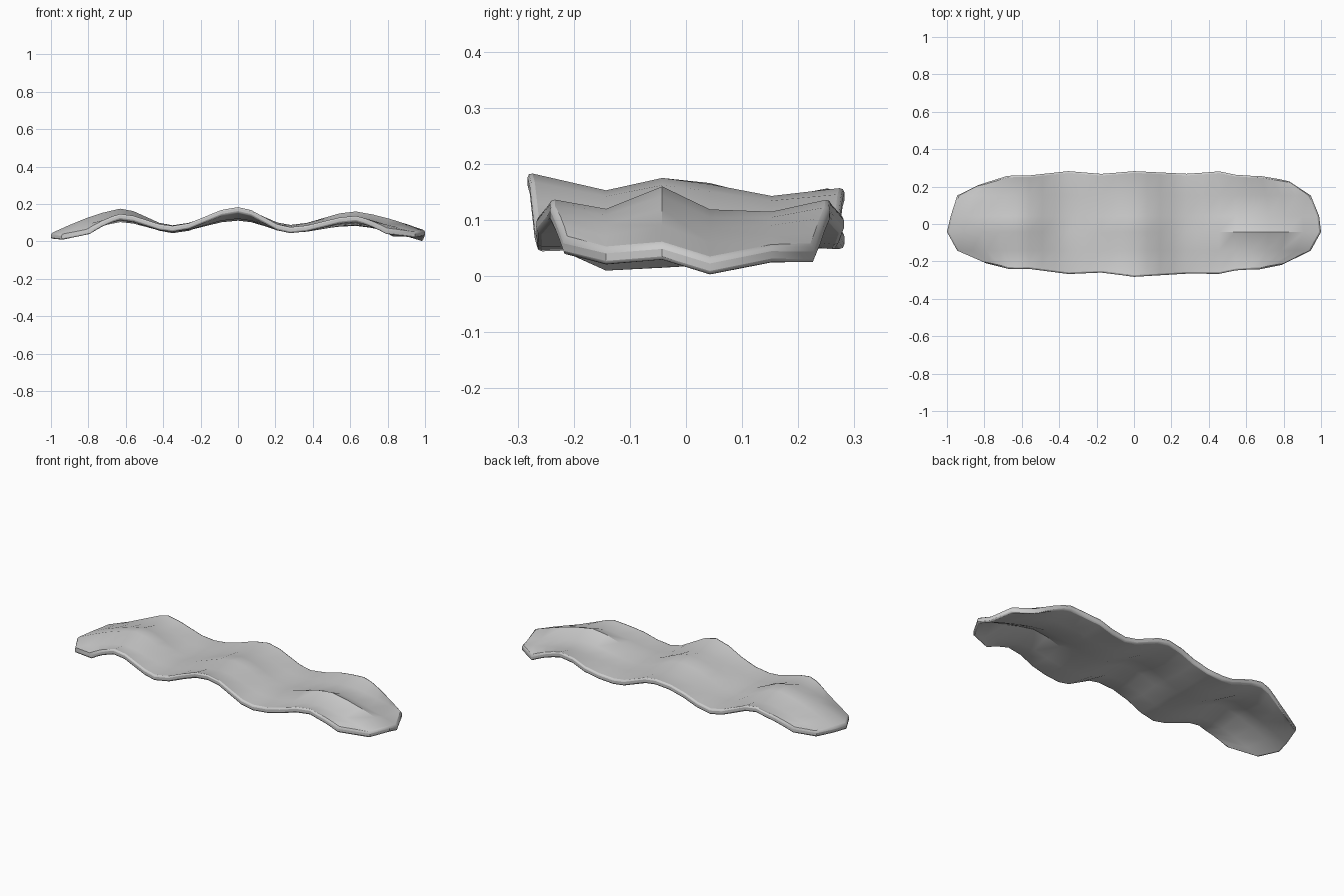
import bpy, math

if "Cube" in bpy.data.objects:
    bpy.data.objects.remove(bpy.data.objects["Cube"])

# Lengthwise stations (crests and troughs of the wave)
XS = [-1, -0.63, -0.35, 0, 0.28, 0.63, 1]
# Lengthwise rows: y position, left end, right end, top heights at the stations
ROWS = [
    (-0.26, -0.79, 0.79, [0.070, 0.150, 0.085, 0.187, 0.078, 0.140, 0.070]),
    (-0.14, -0.945, 0.945, [0.040, 0.137, 0.085, 0.155, 0.082, 0.122, 0.052]),
    (-0.04, -1.0, 1.0, [0.045, 0.177, 0.088, 0.177, 0.090, 0.162, 0.060]),
    (0.045, -0.98, 0.99, [0.050, 0.168, 0.078, 0.166, 0.080, 0.121, 0.034]),
    (0.155, -0.945, 0.945, [0.060, 0.140, 0.086, 0.145, 0.088, 0.117, 0.056]),
    (0.27, -0.83, 0.83, [0.075, 0.160, 0.082, 0.160, 0.082, 0.140, 0.055]),
]
# Slight in-and-out of the long edges
EDGE_X = [-1, -0.82, -0.66, -0.58, -0.35, -0.17, 0, 0.3, 0.45, 0.57, 0.67, 0.82, 1]
FRONT_Y = [-0.13, -0.20, -0.24, -0.235, -0.265, -0.257, -0.28, -0.262, -0.265, -0.24, -0.24, -0.21, -0.13]
BACK_Y = [0.15, 0.215, 0.265, 0.26, 0.285, 0.27, 0.285, 0.27, 0.285, 0.26, 0.26, 0.235, 0.15]
THICK = 0.032
STEPS = 4


def lerp_table(xs, ys, x):
    for a, b, p, q in zip(xs, xs[1:], ys, ys[1:]):
        if x <= b:
            return p + (q - p) * (x - a) / (b - a)
    return ys[-1]


def row_points(i):
    y, left, right, hs = ROWS[i]
    xs = [left] + XS[1:-1] + [right]
    pts = []
    for s in range(len(xs) - 1):
        for k in range(STEPS + (s == len(xs) - 2)):
            t = k / STEPS
            x = xs[s] + (xs[s + 1] - xs[s]) * t
            # rounded crests and troughs, straighter run-out at the tips
            e = (1 - math.cos(math.pi * t)) / 2
            if s == 0:
                e = math.sin(math.pi * t / 2) * 0.5 + t * 0.5
            if s == len(xs) - 2:
                e = (1 - math.cos(math.pi * t / 2)) * 0.5 + t * 0.5
            z = hs[s] + (hs[s + 1] - hs[s]) * e
            yy = y
            if i == 0:
                yy = lerp_table(EDGE_X, FRONT_Y, x)
            elif i == len(ROWS) - 1:
                yy = lerp_table(EDGE_X, BACK_Y, x)
            pts.append((x, yy, z))
    return pts


# Wavy strip: a top and a bottom sheet joined by a rim
top = [row_points(i) for i in range(len(ROWS))]
n, m = len(top[0]), len(ROWS)
verts = [p for r in top for p in r]
count = len(verts)
verts += [(x, y, z - THICK) for x, y, z in verts]
lowest = min(v[2] for v in verts)
verts = [(x, y - 0.0025, z - lowest) for x, y, z in verts]

faces = []
for r in range(m - 1):
    for c in range(n - 1):
        q = [r * n + c, r * n + c + 1, (r + 1) * n + c + 1, (r + 1) * n + c]
        faces.append(q)
        faces.append([v + count for v in reversed(q)])
ring = list(range(n)) + [r * n + n - 1 for r in range(1, m)]
ring += [(m - 1) * n + c for c in range(n - 2, -1, -1)] + [r * n for r in range(m - 2, 0, -1)]
for a, b in zip(ring, ring[1:] + ring[:1]):
    faces.append([b, a, a + count, b + count])

mesh = bpy.data.meshes.new("wavy_strip")
mesh.from_pydata(verts, [], faces)
mesh.update()
strip = bpy.data.objects.new("wavy_strip", mesh)
bpy.context.collection.objects.link(strip)

# Softened rim
bev = strip.modifiers.new("rim_bevel", 'BEVEL')
bev.width = 0.009
bev.segments = 2
bev.limit_method = 'ANGLE'
bev.angle_limit = math.radians(55)

bpy.context.view_layer.objects.active = strip
strip.select_set(True)
bpy.ops.object.shade_smooth_by_angle(angle=math.radians(35))
